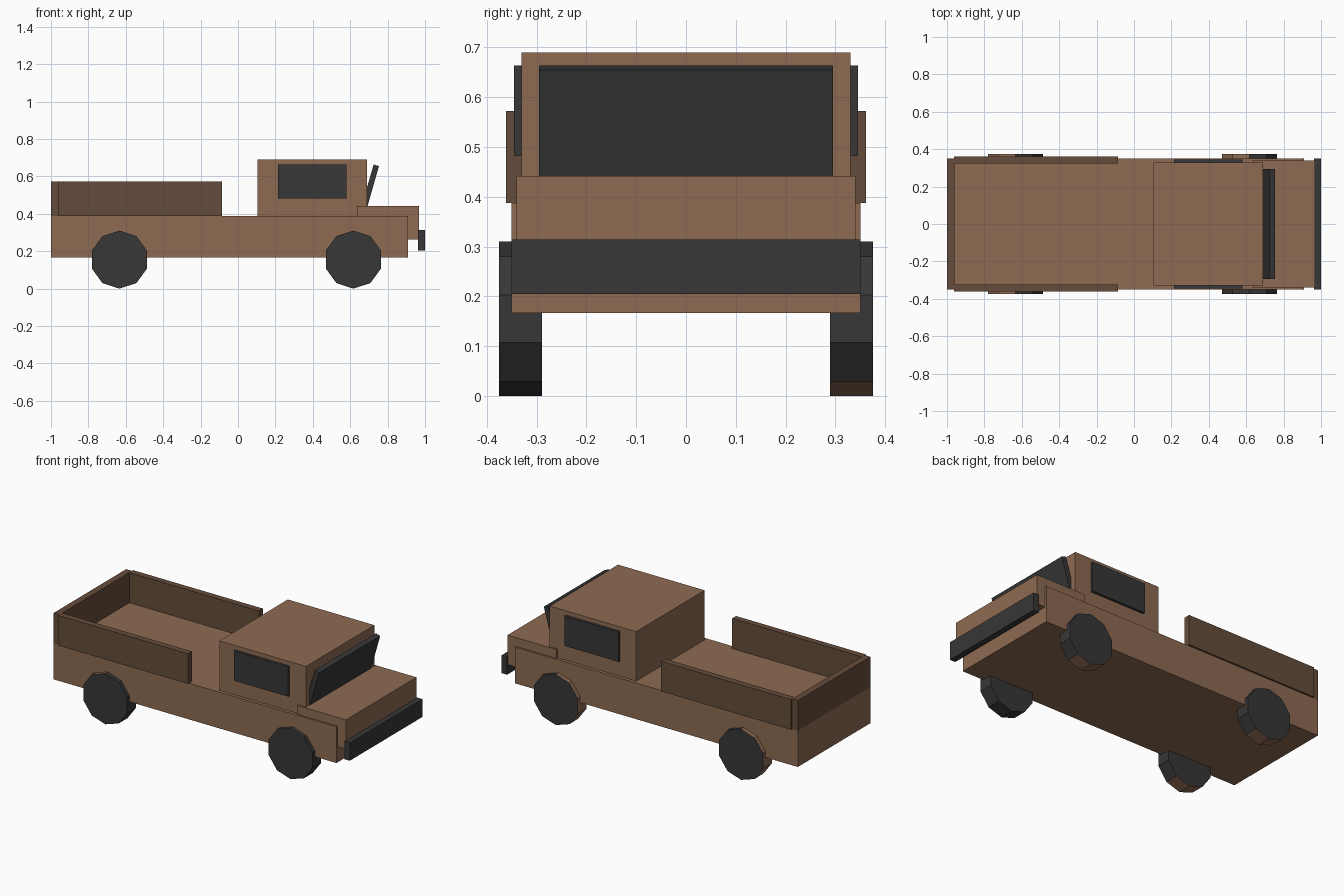
import bpy
import bmesh
import math
from mathutils import Vector, Matrix

cube = bpy.data.objects.get("Cube")
if cube:
    bpy.data.objects.remove(cube, do_unlink=True)


def make_material(name, color):
    mat = bpy.data.materials.new(name)
    mat.use_nodes = True
    mat.diffuse_color = (*color, 1)
    mat.node_tree.nodes["Principled BSDF"].inputs["Base Color"].default_value = (*color, 1)
    return mat


BROWN = make_material("body brown", (0.27, 0.145, 0.085))
DARK_BROWN = make_material("bed dark brown", (0.13, 0.073, 0.043))
DARK = make_material("charcoal", (0.038, 0.038, 0.038))


def add_object(name, bm, *mats):
    mesh = bpy.data.meshes.new(name)
    bm.to_mesh(mesh)
    bm.free()
    for mat in mats:
        mesh.materials.append(mat)
    obj = bpy.data.objects.new(name, mesh)
    bpy.context.scene.collection.objects.link(obj)
    return obj


def box(name, x, y, z, mat):
    """Box spanning the given (low, high) ranges."""
    bm = bmesh.new()
    bmesh.ops.create_cube(bm, size=1)
    size = [r[1] - r[0] for r in (x, y, z)]
    bmesh.ops.scale(bm, vec=size, verts=bm.verts)
    obj = add_object(name, bm, mat)
    obj.location = [(r[0] + r[1]) / 2 for r in (x, y, z)]
    return obj


def wheel(name, x, side, all_dark):
    """Ten-sided wheel; the trailing tread faces are brown unless all_dark."""
    bm = bmesh.new()
    bmesh.ops.create_cone(bm, cap_ends=True, segments=10,
                          radius1=0.155, radius2=0.155, depth=0.086)
    # Stand the disc upright with a corner at the top
    bmesh.ops.rotate(bm, matrix=Matrix.Rotation(math.radians(90), 3, 'X'), verts=bm.verts)
    top = max(v.co.z for v in bm.verts)
    if top < 0.154:
        bmesh.ops.rotate(bm, matrix=Matrix.Rotation(math.radians(18), 3, 'Y'), verts=bm.verts)
    bm.normal_update()
    lead = Vector((math.cos(math.radians(18)), 0, math.sin(math.radians(18))))
    for face in bm.faces:
        tread = abs(face.normal.y) < 0.5
        if tread and not all_dark and face.normal.dot(lead) < 0.3:
            face.material_index = 1
    obj = add_object(name, bm, DARK, BROWN)
    obj.location = (x, side * 0.332, 0.155)


# Body
box("chassis_body", (-1, 0.91), (-0.35, 0.35), (0.167, 0.388), BROWN)
box("cab", (0.105, 0.69), (-0.33, 0.33), (0.38, 0.69), BROWN)
box("hood", (0.635, 0.967), (-0.34, 0.34), (0.262, 0.442), BROWN)
box("bumper", (0.963, 1), (-0.35, 0.35), (0.205, 0.314), DARK)

# Windscreen leaning forward over the hood
screen = box("windscreen", (0.69, 0.72), (-0.295, 0.295), (0.414, 0.664), DARK)
screen.rotation_euler.y = math.radians(16)

# Cargo bed
box("tailgate", (-1, -0.96), (-0.35, 0.35), (0.388, 0.572), DARK_BROWN)

for side, label in ((-1, "near"), (1, "far")):
    wall = sorted((side * 0.323, side * 0.361))
    pane = sorted((side * 0.325, side * 0.345))
    box(f"bed_wall_{label}", (-0.962, -0.085), wall, (0.388, 0.572), DARK_BROWN)
    box(f"side_window_{label}", (0.213, 0.58), pane, (0.482, 0.664), DARK)
    wheel(f"rear_wheel_{label}", -0.634, side, False)
    wheel(f"front_wheel_{label}", 0.617, side, side < 0)
